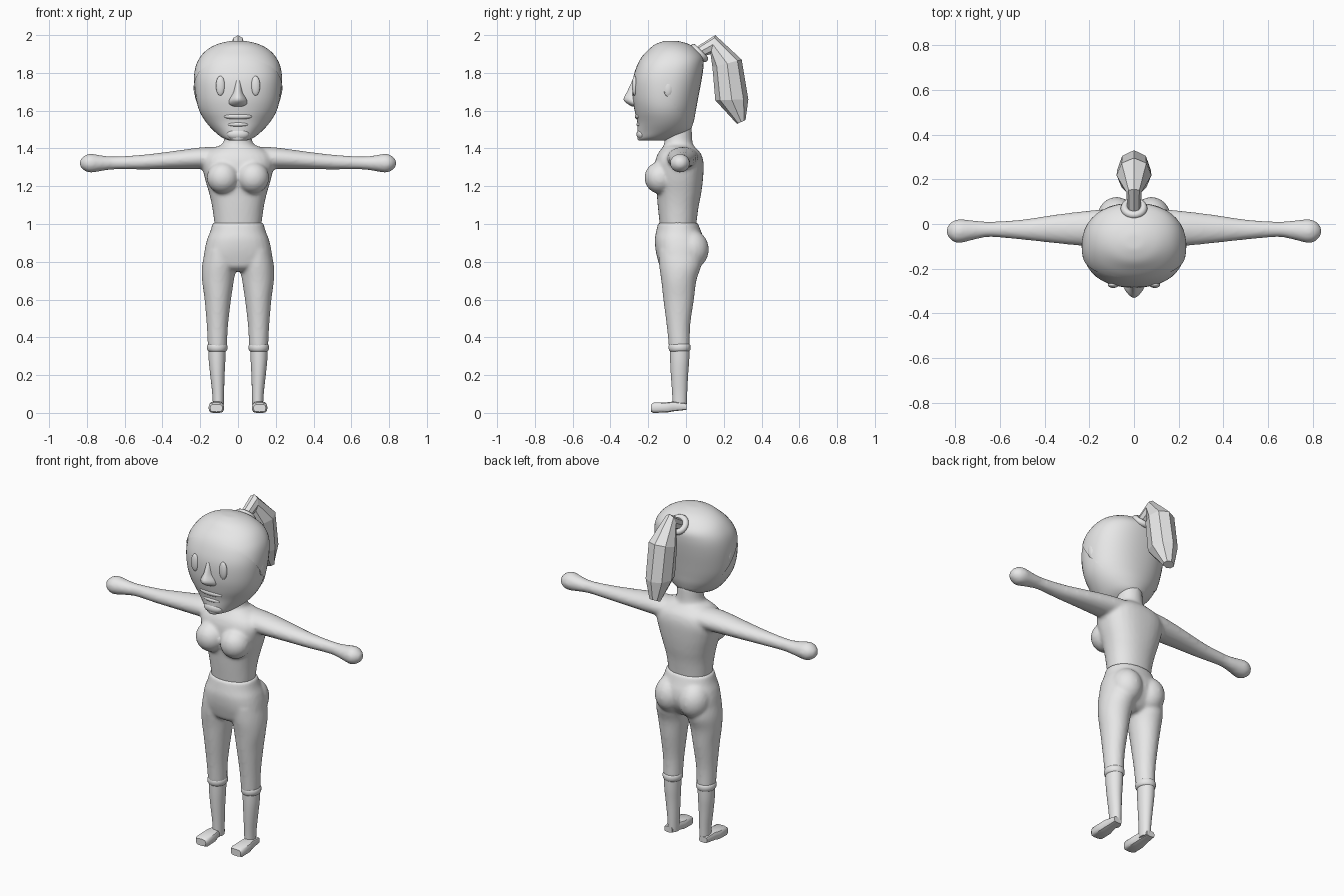
import bpy, bmesh, math
from mathutils import Vector, Matrix

if "Cube" in bpy.data.objects:
    bpy.data.objects.remove(bpy.data.objects["Cube"])

GREY = (0.8, 0.8, 0.8, 1)
clay = bpy.data.materials.new("light_grey")
clay.diffuse_color = GREY
clay.use_nodes = True
clay.node_tree.nodes["Principled BSDF"].inputs["Base Color"].default_value = GREY


def dense(rows, n=4):
    """Spline-interpolate a short list of section rows."""
    out = []
    for i in range(len(rows) - 1):
        p0, p1, p2, p3 = (rows[max(0, min(len(rows) - 1, i + k))] for k in (-1, 0, 1, 2))
        for s in range(n):
            t = s / n
            out.append([b + 0.5 * t * (c - a + t * (2 * a - 5 * b + 4 * c - d + t * (3 * (b - c) + d - a)))
                        for a, b, c, d in zip(p0, p1, p2, p3)])
    return out + [list(rows[-1])]


def loft(bm, sections, sides=32):
    """Skin rings given as (centre, axis_a, axis_b, exponent)."""
    rings = []
    for centre, a, b, e in sections:
        ring = []
        for k in range(sides):
            t = math.tau * k / sides
            c, s = math.cos(t), math.sin(t)
            r = (abs(c) ** e + abs(s) ** e) ** (-1 / e)
            ring.append(bm.verts.new(Vector(centre) + Vector(a) * c * r + Vector(b) * s * r))
        rings.append(ring)
    faces = [bm.faces.new((p[k], p[(k + 1) % sides], q[(k + 1) % sides], q[k]))
             for p, q in zip(rings, rings[1:]) for k in range(sides)]
    faces += [bm.faces.new(rings[0]), bm.faces.new(rings[-1])]
    bmesh.ops.recalc_face_normals(bm, faces=faces)


def upright(rows, side=1, n=4):
    """Rows of (z, x centre, half width, front y, back y, exponent)."""
    return [((side * x, (f + b) / 2, z), (w, 0, 0), (0, (b - f) / 2, 0), e)
            for z, x, w, f, b, e in dense(rows, n)]


def ball(bm, loc, size):
    m = Matrix.Translation(loc) @ Matrix.Diagonal((*size, 1))
    bmesh.ops.create_uvsphere(bm, u_segments=24, v_segments=16, radius=1, matrix=m)


def finish(bm, name, smooth=True, blend=0):
    me = bpy.data.meshes.new(name)
    bm.to_mesh(me)
    bm.free()
    me.materials.append(clay)
    for p in me.polygons:
        p.use_smooth = smooth
    if smooth:
        me.set_sharp_from_angle(angle=math.radians(45))
    ob = bpy.data.objects.new(name, me)
    bpy.context.scene.collection.objects.link(ob)
    if blend:
        r = ob.modifiers.new("blend", 'REMESH')
        r.mode, r.voxel_size, r.use_smooth_shade = 'VOXEL', 0.01, True
        s = ob.modifiers.new("relax", 'SMOOTH')
        s.factor, s.iterations = 0.5, blend
    return ob


# Upper body: torso, neck, bust and arms blended together
bm = bmesh.new()
loft(bm, upright([
    (0.96, 0, .12, -.135, .05, 2.2), (1.08, 0, .135, -.148, .065, 2.2),
    (1.16, 0, .152, -.155, .08, 2.3), (1.24, 0, .175, -.165, .09, 2.4),
    (1.32, 0, .19, -.165, .093, 2.5), (1.37, 0, .175, -.15, .08, 2.4),
    (1.405, 0, .125, -.125, .05, 2.2), (1.43, 0, .078, -.115, .035, 2),
    (1.52, 0, .07, -.11, .03, 2)]))
for s in (1, -1):
    ball(bm, (s * .08, -.137, 1.245), (.085, .083, .085))
    # x, y, z, half depth, half height
    arm = dense([(.08, -.015, 1.35, .085, .06), (.2, -.02, 1.348, .08, .057),
                 (.35, -.022, 1.338, .064, .047), (.5, -.025, 1.328, .045, .039),
                 (.64, -.024, 1.324, .034, .034), (.71, -.027, 1.322, .042, .039),
                 (.78, -.032, 1.322, .053, .05), (.815, -.032, 1.322, .042, .038),
                 (.837, -.032, 1.322, .016, .016)])
    loft(bm, [((s * x, y, z), (0, d, 0), (0, 0, h), 2) for x, y, z, d, h in arm])
finish(bm, "upper_body", blend=5)

# Trousers: pelvis, buttocks and thighs blended together
bm = bmesh.new()
loft(bm, upright([
    (1.008, 0, .134, -.147, .062, 2.2), (.96, 0, .147, -.158, .08, 2.2),
    (.92, 0, .163, -.165, .095, 2.3), (.87, 0, .175, -.162, .1, 2.4),
    (.82, 0, .18, -.152, .085, 2.4), (.77, 0, .165, -.135, .05, 2.2),
    (.75, 0, .1, -.1, .02, 2)]))
for s in (1, -1):
    ball(bm, (s * .078, .025, .865), (.088, .096, .105))
    loft(bm, upright([
        (.86, .095, .08, -.145, .08, 2), (.78, .1, .09, -.142, .08, 2),
        (.7, .106, .084, -.131, .055, 2), (.6, .107, .07, -.12, .042, 2),
        (.46, .109, .056, -.102, .022, 2), (.34, .109, .05, -.09, .02, 2)], s))
finish(bm, "trousers", blend=4)

for s, side in ((1, "left"), (-1, "right")):
    # Trouser cuff
    bm = bmesh.new()
    loft(bm, upright([(.365, .11, .048, -.087, .018, 2), (.355, .11, .054, -.092, .024, 2),
                      (.335, .11, .053, -.091, .023, 2), (.325, .11, .045, -.084, .016, 2)], s, 2))
    finish(bm, side + "_cuff")
    # Shin
    bm = bmesh.new()
    loft(bm, upright([(.36, .111, .046, -.085, .019, 2), (.28, .111, .044, -.084, .017, 2),
                      (.2, .109, .038, -.08, .011, 2), (.1, .105, .031, -.073, .006, 2),
                      (.02, .104, .028, -.07, .003, 2)], s))
    finish(bm, side + "_shin")
    # Foot: y, half width, bottom, top
    bm = bmesh.new()
    loft(bm, [((s * .115, y, (lo + hi) / 2), (w, 0, 0), (0, 0, (hi - lo) / 2), 4)
              for y, w, lo, hi in ((-.185, .032, .006, .045), (-.172, .04, 0, .054),
                                   (-.1, .04, .002, .056), (-.07, .034, .008, .06),
                                   (.003, .026, .016, .05))], 16)
    finish(bm, side + "_foot")

# Head
head_rows = [
    (1.442, 0, .045, -.252, -.1, 2), (1.455, 0, .08, -.257, -.06, 1.9),
    (1.49, 0, .125, -.257, .015, 1.9), (1.54, 0, .17, -.258, .04, 2),
    (1.6, 0, .205, -.272, .052, 2.1), (1.67, 0, .222, -.283, .065, 2.2),
    (1.76, 0, .228, -.282, .082, 2.3), (1.83, 0, .22, -.263, .092, 2.3),
    (1.88, 0, .198, -.237, .09, 2.2), (1.92, 0, .163, -.2, .06, 2.1),
    (1.95, 0, .112, -.165, .02, 2), (1.967, 0, .05, -.12, -.035, 2),
    (1.97, 0, .012, -.095, -.07, 2)]
bm = bmesh.new()
loft(bm, upright(head_rows), 48)
finish(bm, "head")

# Hair cap: a slightly wider copy cut along a slanted hairline
bm = bmesh.new()
loft(bm, upright(head_rows), 48)
bmesh.ops.scale(bm, vec=(1.025, 1.002, 1), verts=bm.verts)
bmesh.ops.bisect_plane(bm, geom=bm.verts[:] + bm.edges[:] + bm.faces[:], plane_co=(0, -.2, 1.82),
                       plane_no=(0, .32, .23), clear_inner=True)
finish(bm, "hair_cap")

# Nose
bm = bmesh.new()
loft(bm, upright([(1.622, 0, .03, -.285, -.22, 2), (1.635, 0, .05, -.308, -.22, 1.6),
                  (1.66, 0, .046, -.331, -.22, 1.5), (1.7, 0, .026, -.312, -.22, 1.7),
                  (1.76, 0, .018, -.284, -.22, 2)], n=3), 24)
finish(bm, "nose")

# Lips and chin
for name, z, y, size in (("upper_lip", 1.57, -.25, (.075, .021, .018)),
                         ("lower_lip", 1.527, -.243, (.055, .02, .014)),
                         ("chin", 1.475, -.232, (.06, .03, .032))):
    bm = bmesh.new()
    ball(bm, (0, y, z), size)
    finish(bm, name)

# Eyes and ears
for s, side in ((1, "left"), (-1, "right")):
    bm = bmesh.new()
    ball(bm, (s * .093, -.272, 1.732), (.024, .014, .052))
    finish(bm, side + "_eye")
    bm = bmesh.new()
    ball(bm, (s * .222, -.095, 1.72), (.013, .025, .045))
    finish(bm, side + "_ear")

# Hair tie: a tilted ring
bm = bmesh.new()
axis_u = Vector((0, .7, -.72))
axis_n = Vector((0, .72, .7))
rings = []
for i in range(24):
    t = math.tau * i / 24
    out = Vector((math.cos(t), 0, 0)) + axis_u * math.sin(t)
    rings.append([bm.verts.new(Vector((0, .07, 1.905)) + out * (.042 + .018 * math.cos(p)) +
                               axis_n * .018 * math.sin(p)) for p in (math.tau * k / 10 for k in range(10))])
for i in range(24):
    p, q = rings[i], rings[(i + 1) % 24]
    for k in range(10):
        bm.faces.new((p[k], q[k], q[(k + 1) % 10], p[(k + 1) % 10]))
bmesh.ops.recalc_face_normals(bm, faces=bm.faces)
finish(bm, "hair_tie")

# Ponytail, faceted: outer (y, z), inner (y, z), half width
bm = bmesh.new()
tail = [((.045, 1.93), (.09, 1.885), .03), ((.155, 2.0), (.13, 1.9), .034),
        ((.295, 1.87), (.14, 1.83), .078), ((.33, 1.66), (.155, 1.655), .075),
        ((.315, 1.55), (.27, 1.53), .035)]
loft(bm, [((0, (o[0] + i[0]) / 2, (o[1] + i[1]) / 2), (w, 0, 0),
           (0, (o[0] - i[0]) / 2, (o[1] - i[1]) / 2), 2) for o, i, w in tail], 8)
finish(bm, "ponytail", smooth=False)
